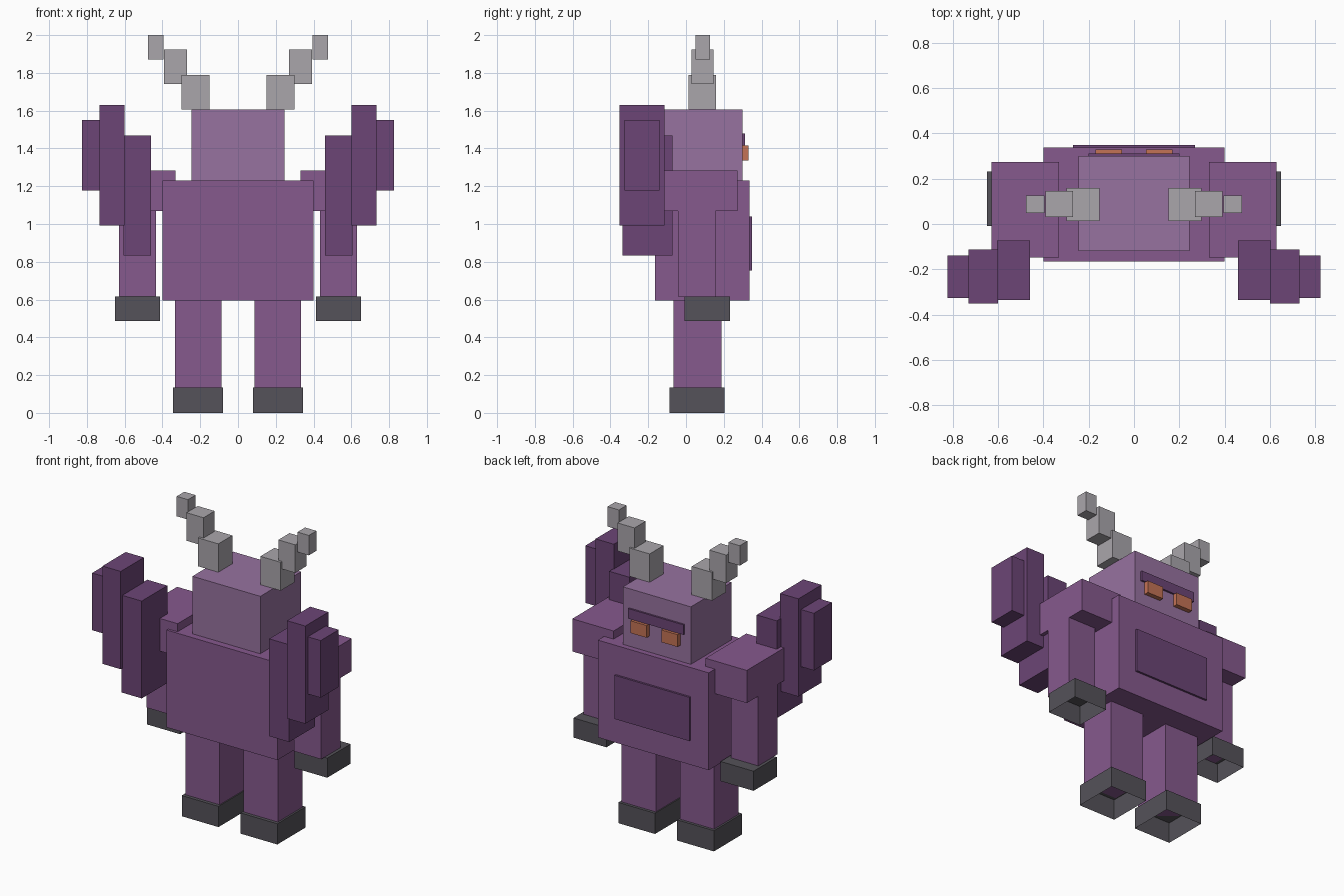
import bpy, bmesh

if "Cube" in bpy.data.objects:
    bpy.data.objects.remove(bpy.data.objects["Cube"])


def material(name, rgb):
    m = bpy.data.materials.new(name)
    m.diffuse_color = (*rgb, 1)
    m.use_nodes = True
    m.node_tree.nodes["Principled BSDF"].inputs["Base Color"].default_value = m.diffuse_color
    return m


BODY = material("purple", (0.24, 0.10, 0.27))
HEAD = material("light_purple", (0.31, 0.17, 0.35))
DARK = material("dark_purple", (0.15, 0.06, 0.18))
HORN = material("horn_grey", (0.40, 0.38, 0.41))
HOOF = material("charcoal", (0.09, 0.085, 0.10))
EYE = material("eye_orange", (0.55, 0.17, 0.09))


def box(name, x, y, z, mat, open_bottom=False):
    """Block spanning the given x, y and z ranges."""
    bm = bmesh.new()
    bmesh.ops.create_cube(bm, size=1)
    for v in bm.verts:
        v.co = [r[0] + (c + 0.5) * (r[1] - r[0]) for c, r in zip(v.co, (x, y, z))]
    bm.normal_update()
    if open_bottom:
        under = [f for f in bm.faces if f.normal.z < -0.5]
        bmesh.ops.delete(bm, geom=under, context='FACES')
    mesh = bpy.data.meshes.new(name)
    bm.to_mesh(mesh)
    bm.free()
    mesh.materials.append(mat)
    bpy.context.collection.objects.link(bpy.data.objects.new(name, mesh))


def pair(name, x, y, z, mat, open_bottom=False):
    """The same block on both sides of the body."""
    box(name + "_right", x, y, z, mat, open_bottom)
    box(name + "_left", (-x[1], -x[0]), y, z, mat, open_bottom)


# Torso, chest plate and head
box("torso", (-0.40, 0.40), (-0.165, 0.337), (0.595, 1.23), BODY)
box("chest_plate", (-0.27, 0.27), (0.32, 0.35), (0.755, 1.04), DARK)
box("head", (-0.245, 0.245), (-0.12, 0.30), (1.23, 1.605), HEAD)

# Brow and eyes
box("brow", (-0.20, 0.20), (0.29, 0.312), (1.415, 1.48), DARK)
pair("eye", (0.053, 0.17), (0.29, 0.33), (1.335, 1.415), EYE)

# Legs and hollow feet
pair("leg", (0.087, 0.333), (-0.065, 0.187), (0.135, 0.595), BODY)
pair("foot", (0.08, 0.345), (-0.087, 0.205), (0, 0.135), HOOF, True)

# Shoulders, arms and hollow hands
pair("shoulder", (0.332, 0.63), (-0.148, 0.273), (1.07, 1.283), BODY)
pair("arm", (0.433, 0.63), (-0.042, 0.155), (0.615, 1.07), BODY)
pair("hand", (0.412, 0.65), (-0.008, 0.232), (0.487, 0.615), HOOF, True)

# Stepped wing plates
pair("wing_inner", (0.46, 0.605), (-0.336, -0.072), (0.833, 1.468), DARK)
pair("wing_middle", (0.60, 0.732), (-0.352, -0.113), (0.992, 1.63), DARK)
pair("wing_outer", (0.73, 0.825), (-0.326, -0.14), (1.177, 1.55), DARK)

# Stepped horns
pair("horn_base", (0.152, 0.298), (0.014, 0.158), (1.605, 1.79), HORN)
pair("horn_middle", (0.27, 0.392), (0.03, 0.145), (1.74, 1.923), HORN)
pair("horn_tip", (0.395, 0.477), (0.049, 0.127), (1.87, 2.0), HORN)
